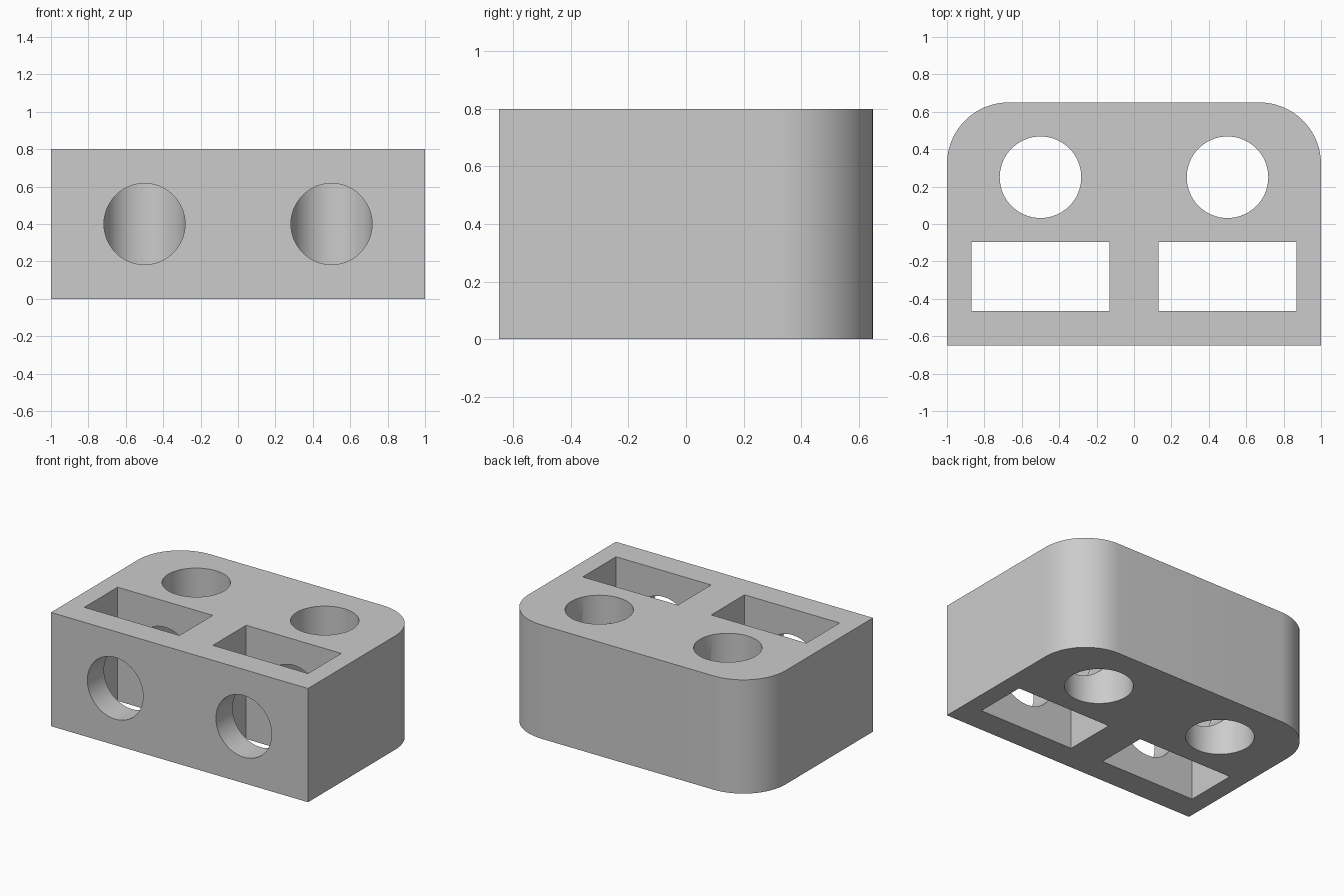
import bpy, bmesh, math
from mathutils import Matrix, Vector

default = bpy.data.objects.get("Cube")
if default:
    bpy.data.objects.remove(default, do_unlink=True)

HEIGHT, HALF_W, HALF_D, CORNER = 0.8, 1.0, 0.65, 0.33
HOLE_X, HOLE_R = 0.5, 0.218

grey = bpy.data.materials.new("plain grey")
grey.use_nodes = True
colour = (0.6, 0.6, 0.6, 1)
grey.diffuse_color = colour
grey.node_tree.nodes["Principled BSDF"].inputs["Base Color"].default_value = colour


def make_object(name, bm):
    bmesh.ops.recalc_face_normals(bm, faces=bm.faces)
    mesh = bpy.data.meshes.new(name)
    bm.to_mesh(mesh)
    bm.free()
    mesh.materials.append(grey)
    obj = bpy.data.objects.new(name, mesh)
    bpy.context.collection.objects.link(obj)
    return obj


def cylinder(name, radius, depth, matrix):
    bm = bmesh.new()
    bmesh.ops.create_cone(bm, cap_ends=True, segments=64, radius1=radius,
                          radius2=radius, depth=depth, matrix=matrix)
    return make_object(name, bm)


def box(name, size, centre):
    bm = bmesh.new()
    bmesh.ops.create_cube(bm, size=1, matrix=Matrix.Translation(centre)
                          @ Matrix.Diagonal((*size, 1)))
    return make_object(name, bm)


# Block: square front corners, rounded back corners
outline = [(-HALF_W, -HALF_D), (HALF_W, -HALF_D)]
for side, start in ((1, 0), (-1, 90)):
    for i in range(17):
        a = math.radians(start + 90 * i / 16)
        outline.append((side * (HALF_W - CORNER) + CORNER * math.cos(a),
                        HALF_D - CORNER + CORNER * math.sin(a)))
bm = bmesh.new()
base = bm.faces.new([bm.verts.new((x, y, 0)) for x, y in outline])
top = bmesh.ops.extrude_face_region(bm, geom=[base])["geom"]
bmesh.ops.translate(bm, vec=(0, 0, HEIGHT),
                    verts=[v for v in top if isinstance(v, bmesh.types.BMVert)])
block = make_object("block", bm)

# Each side: round shaft, rectangular slot, and a front bore joining them
cutters = []
bore_front, bore_back = -0.8, 0.24
for x in (-HOLE_X, HOLE_X):
    cutters.append(cylinder("shaft_cutter", HOLE_R, 1.2,
                            Matrix.Translation((x, 0.25, HEIGHT / 2))))
    cutters.append(box("slot_cutter", (0.74, 0.37, 1.2),
                       Vector((x, -0.28, HEIGHT / 2))))
    cutters.append(cylinder("bore_cutter", HOLE_R - 0.001, bore_back - bore_front,
                            Matrix.Translation((x, (bore_front + bore_back) / 2, HEIGHT / 2))
                            @ Matrix.Rotation(math.pi / 2, 4, "X")))

bpy.ops.object.select_all(action="DESELECT")
block.select_set(True)
bpy.context.view_layer.objects.active = block
for cutter in cutters:
    cutter.hide_render = True
    cut = block.modifiers.new("cut", "BOOLEAN")
    cut.operation = "DIFFERENCE"
    cut.solver = "EXACT"
    cut.object = cutter
    bpy.ops.object.modifier_apply(modifier=cut.name)
for cutter in cutters:
    bpy.data.objects.remove(cutter, do_unlink=True)

bpy.ops.object.shade_smooth_by_angle(angle=math.radians(30))
